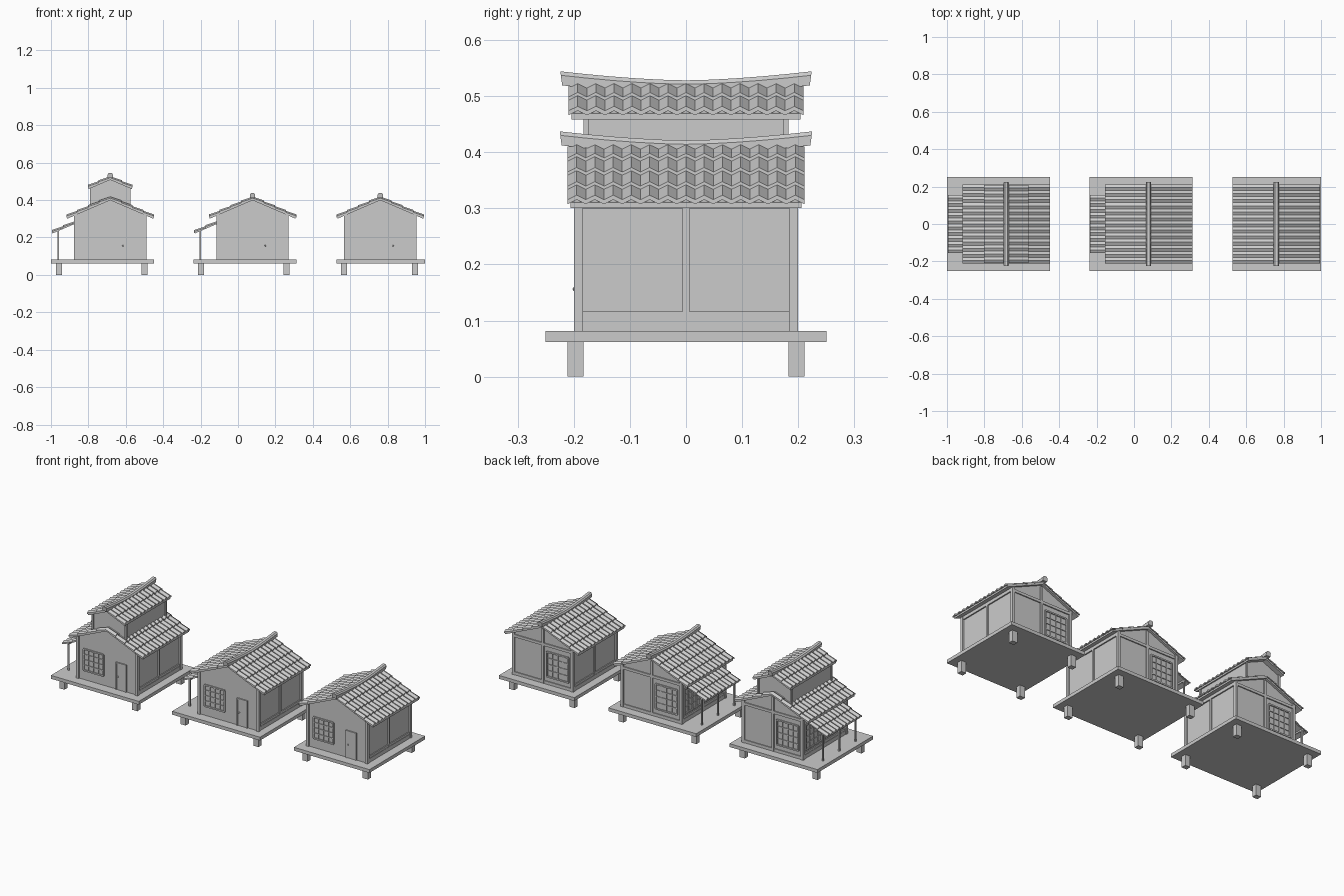
import bpy, bmesh

if "Cube" in bpy.data.objects:
    bpy.data.objects.remove(bpy.data.objects["Cube"])

SLOPE = 0.43


def make(name, verts, faces):
    me = bpy.data.meshes.new(name)
    bm = bmesh.new()
    vs = [bm.verts.new(v) for v in verts]
    for f in faces:
        bm.faces.new([vs[i] for i in f])
    bmesh.ops.recalc_face_normals(bm, faces=bm.faces)
    bm.to_mesh(me)
    bm.free()
    ob = bpy.data.objects.new(name, me)
    bpy.context.collection.objects.link(ob)
    return ob


def loft(name, rings):
    """Closed solid skinned through equal-length rings."""
    n = len(rings[0])
    verts = [p for r in rings for p in r]
    faces = [(k * n + i, k * n + (i + 1) % n, (k + 1) * n + (i + 1) % n, (k + 1) * n + i)
             for k in range(len(rings) - 1) for i in range(n)]
    last = (len(rings) - 1) * n
    faces += [tuple(range(n)), tuple(range(last, last + n))]
    return make(name, verts, faces)


def box(name, x0, x1, y0, y1, z0, z1):
    return loft(name, [[(x0, y0, z), (x1, y0, z), (x1, y1, z), (x0, y1, z)] for z in (z0, z1)])


def gable_body(name, cx, hx, hy, z0, z_apex):
    ze = z_apex - SLOPE * hx
    prof = [(-hx, z0), (hx, z0), (hx, ze), (0, z_apex), (-hx, ze)]
    loft(name, [[(cx + x, y, z) for x, z in prof] for y in (-hy, hy)])


def roof_side(name, cx, s, xa, xb, za, hy, rows, cols, t=0.01):
    """Sloping board with rows of ridged tiles; za is the underside height at xa."""
    def z(x):
        return za - SLOPE * (x - xa)
    loft(name + "_board", [[(cx + s * xa, y, z(xa)), (cx + s * xb, y, z(xb)),
                            (cx + s * xb, y, z(xb) + t), (cx + s * xa, y, z(xa) + t)]
                           for y in (-hy + 0.005, hy - 0.005)])
    step = (xb + 0.004 - xa) / rows
    for r in range(rows):
        x0 = xa + r * step
        x1 = min(x0 + step * 1.04, xb + 0.004)
        rings = []
        for i in range(2 * cols + 1):
            y = -hy + hy * i / cols
            h = t + (0.008 if i % 2 else 0)
            rings.append([(cx + s * x0, y, z(x0) + h - 0.004), (cx + s * x1, y, z(x1) + h - 0.001),
                          (cx + s * x1, y, z(x1) + h + 0.007), (cx + s * x0, y, z(x0) + h + 0.001)])
        loft(f"{name}_tiles_{r}", rings)


def ridge(name, cx, zc, hy):
    """Ridge cap that sweeps up towards both ends."""
    prof = [(-0.014, 0), (0.014, 0), (0.014, 0.018), (0.008, 0.025), (-0.008, 0.025), (-0.014, 0.018)]
    rings = []
    for i in range(-5, 6):
        u = i / 5
        rings.append([(cx + x, u * hy * (0.985 + 0.6 * z), zc + z + 0.016 * abs(u) ** 1.6) for x, z in prof])
    loft(name, rings)


def lattice(name, axis, plane, a0, a1, z0, z1, nx=4, nz=4, out=1):
    """Window frame and bars standing proud of a wall plane."""
    def bar(n, p0, p1, q0, q1, d):
        lo, hi = sorted((plane - out * 0.004, plane + out * d))
        if axis == 'y':
            box(n, p0, p1, lo, hi, q0, q1)
        else:
            box(n, lo, hi, p0, p1, q0, q1)
    for i in range(nx + 1):
        w = 0.004 if i in (0, nx) else 0.002
        a = a0 + (a1 - a0) * i / nx
        bar(f"{name}_bar_v{i}", a - w, a + w, z0, z1, 0.006 if w > 0.003 else 0.004)
    for j in range(nz + 1):
        w = 0.004 if j in (0, nz) else 0.002
        q = z0 + (z1 - z0) * j / nz
        bar(f"{name}_bar_h{j}", a0, a1, q - w, q + w, 0.006 if w > 0.003 else 0.004)


def house(tag, cx, left, right, porch, storey):
    n = tag + "_"
    # deck and feet
    box(n + "deck", cx + left, cx + right, -0.25, 0.25, 0.062, 0.081)
    for x in (cx + left + 0.042, cx + right - 0.053):
        for y in (-0.197, 0.197):
            box(n + "foot", x - 0.016, x + 0.016, y - 0.014, y + 0.014, 0, 0.065)
    # walls and corner posts
    gable_body(n + "walls", cx, 0.183, 0.193, 0.075, 0.402)
    for sx in (-1, 1):
        for sy in (-1, 1):
            x, y = cx + sx * 0.185, sy * 0.192
            box(n + "corner_post", x - 0.008, x + 0.008, y - 0.008, y + 0.008, 0.08, 0.325)
        # side framing: sill, lower rail, middle post, head beam
        x = cx + sx * 0.184
        box(n + "side_sill", x - 0.006, x + 0.006, -0.186, 0.186, 0.08, 0.103)
        box(n + "side_rail", x - 0.004, x + 0.004, -0.186, 0.186, 0.1, 0.116)
        box(n + "side_post", x - 0.006, x + 0.006, -0.006, 0.006, 0.1, 0.32)
        box(n + "side_beam", x - 0.006, x + 0.006, -0.186, 0.186, 0.3, 0.322)
    # back framing and window
    box(n + "back_tie", cx - 0.185, cx + 0.185, 0.19, 0.199, 0.295, 0.31)
    box(n + "back_post", cx - 0.007, cx + 0.007, 0.19, 0.199, 0.08, 0.39)
    box(n + "back_sill", cx - 0.185, cx + 0.185, 0.19, 0.198, 0.08, 0.098)
    lattice(n + "back_window", 'y', 0.193, cx - 0.16, cx - 0.025, 0.125, 0.265)
    # front window, door and knob
    lattice(n + "front_window", 'y', -0.193, cx - 0.15, cx - 0.025, 0.135, 0.255, out=-1)
    box(n + "door", cx + 0.058, cx + 0.115, -0.196, -0.19, 0.081, 0.23)
    for x in (0.056, 0.117):
        box(n + "door_jamb", cx + x - 0.003, cx + x + 0.003, -0.2, -0.19, 0.081, 0.236)
    box(n + "door_head", cx + 0.053, cx + 0.12, -0.2, -0.19, 0.23, 0.236)
    bpy.ops.mesh.primitive_uv_sphere_add(segments=8, ring_count=6, radius=0.004,
                                         location=(cx + 0.068, -0.198, 0.156))
    bpy.context.object.name = n + "door_knob"
    # main roof
    for s, side in ((-1, "left"), (1, "right")):
        roof_side(n + "roof_" + side, cx, s, 0, 0.23, 0.399, 0.211, 4, 13)
    if not storey:
        ridge(n + "ridge", cx, 0.396, 0.225)
    else:
        # upper storey with its own roof
        gable_body(n + "upper_walls", cx, 0.102, 0.176, 0.34, 0.508)
        for sx in (-1, 1):
            for sy in (-1, 1):
                x, y = cx + sx * 0.104, sy * 0.178
                box(n + "upper_post", x - 0.005, x + 0.005, y - 0.005, y + 0.005, 0.35, 0.466)
            roof_side(n + f"upper_roof_{sx}", cx, sx, 0, 0.115, 0.508, 0.209, 2, 13)
        ridge(n + "upper_ridge", cx, 0.503, 0.224)
    # porch awning on thin posts
    if porch:
        roof_side(n + "awning", cx, -1, 0.186, 0.308, 0.274, 0.155, 2, 10, 0.005)
        for y in (-0.145, 0, 0.145):
            box(n + "porch_post", cx - 0.283, cx - 0.275, y - 0.004, y + 0.004, 0.08, 0.236)
        box(n + "porch_beam", cx - 0.283, cx - 0.275, -0.15, 0.15, 0.227, 0.236)
        lattice(n + "side_window", 'x', cx - 0.183, 0.02, 0.165, 0.125, 0.265, out=-1)


house("storey_house", -0.683, -0.317, 0.235, True, True)
house("porch_house", 0.078, -0.317, 0.235, True, False)
house("plain_house", 0.761, -0.235, 0.239, False, False)
